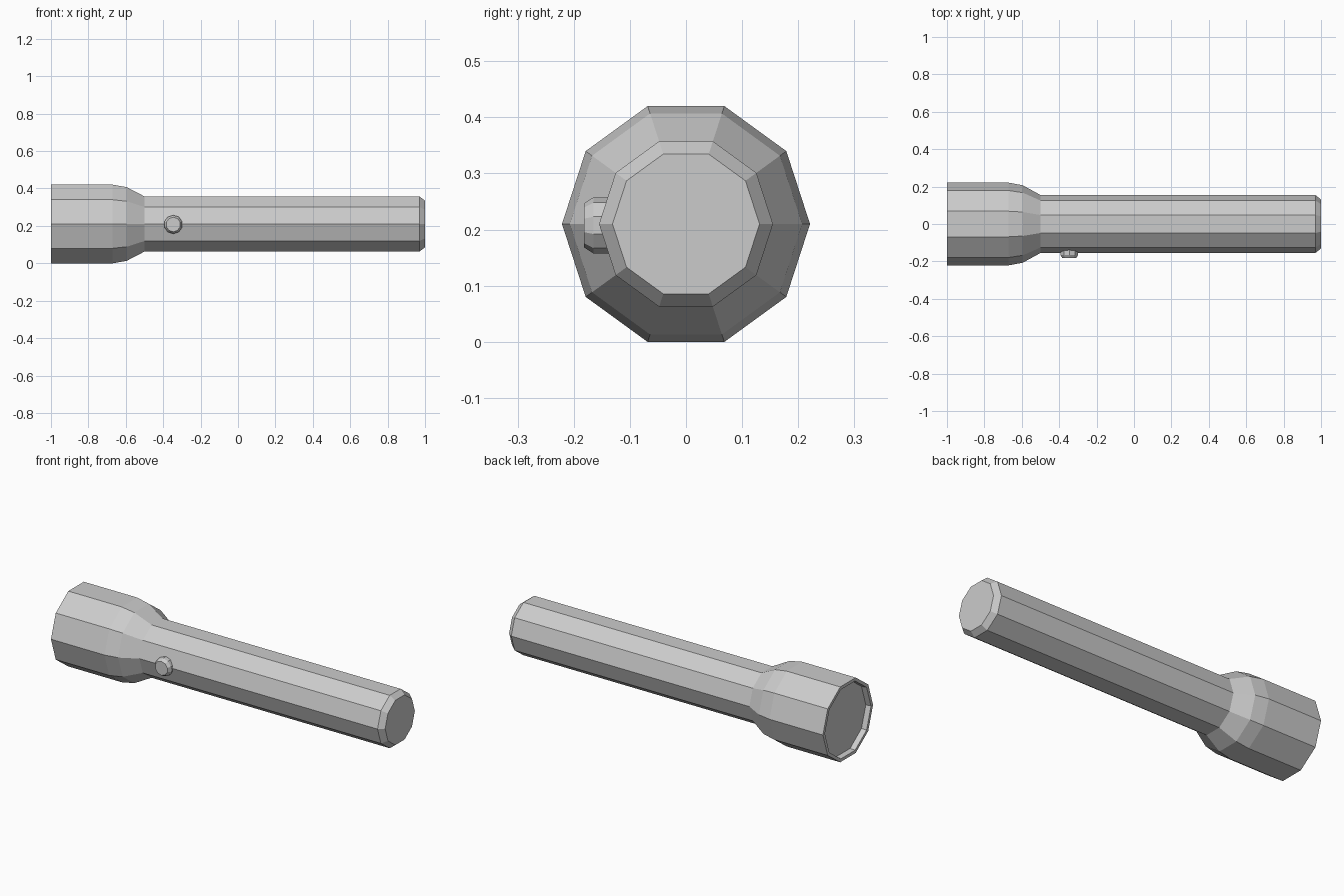
import bpy, bmesh
from math import cos, sin, pi
from mathutils import Matrix, Vector

if "Cube" in bpy.data.objects:
    bpy.data.objects.remove(bpy.data.objects["Cube"])

SIDES = 10


def lathe(name, profile, matrix, phase=0.0):
    """Spin (height, radius) pairs around local z, capping both ends."""
    bm = bmesh.new()
    rings = []
    for h, r in profile:
        rings.append([bm.verts.new((r * cos(phase + 2 * pi * i / SIDES),
                                    r * sin(phase + 2 * pi * i / SIDES), h))
                      for i in range(SIDES)])
    for a, b in zip(rings, rings[1:]):
        for i in range(SIDES):
            j = (i + 1) % SIDES
            bm.faces.new((a[i], a[j], b[j], b[i]))
    bm.faces.new(rings[0])
    bm.faces.new(rings[-1])
    bm.transform(matrix)
    bmesh.ops.recalc_face_normals(bm, faces=bm.faces)
    mesh = bpy.data.meshes.new(name)
    bm.to_mesh(mesh)
    bm.free()
    obj = bpy.data.objects.new(name, mesh)
    bpy.context.collection.objects.link(obj)
    return obj


def frame(origin, x_axis, y_axis, z_axis):
    m = Matrix((x_axis, y_axis, z_axis)).transposed().to_4x4()
    m.translation = Vector(origin)
    return m


# Body: recessed lens, rim, flared head, handle and chamfered tail
lathe("flashlight_body",
      [(-0.97, 0.20), (-1.0, 0.203), (-1.0, 0.221), (-0.67, 0.221),
       (-0.595, 0.207), (-0.5, 0.155), (0.97, 0.155), (1.0, 0.131)],
      frame((0, 0, 0.21), (0, 1, 0), (0, 0, 1), (1, 0, 0)))

# Switch button on the front of the handle
lathe("switch_button",
      [(0.12, 0.05), (0.165, 0.05), (0.182, 0.039)],
      frame((-0.346, 0, 0.2075), (1, 0, 0), (0, 0, 1), (0, -1, 0)), pi / 2)
